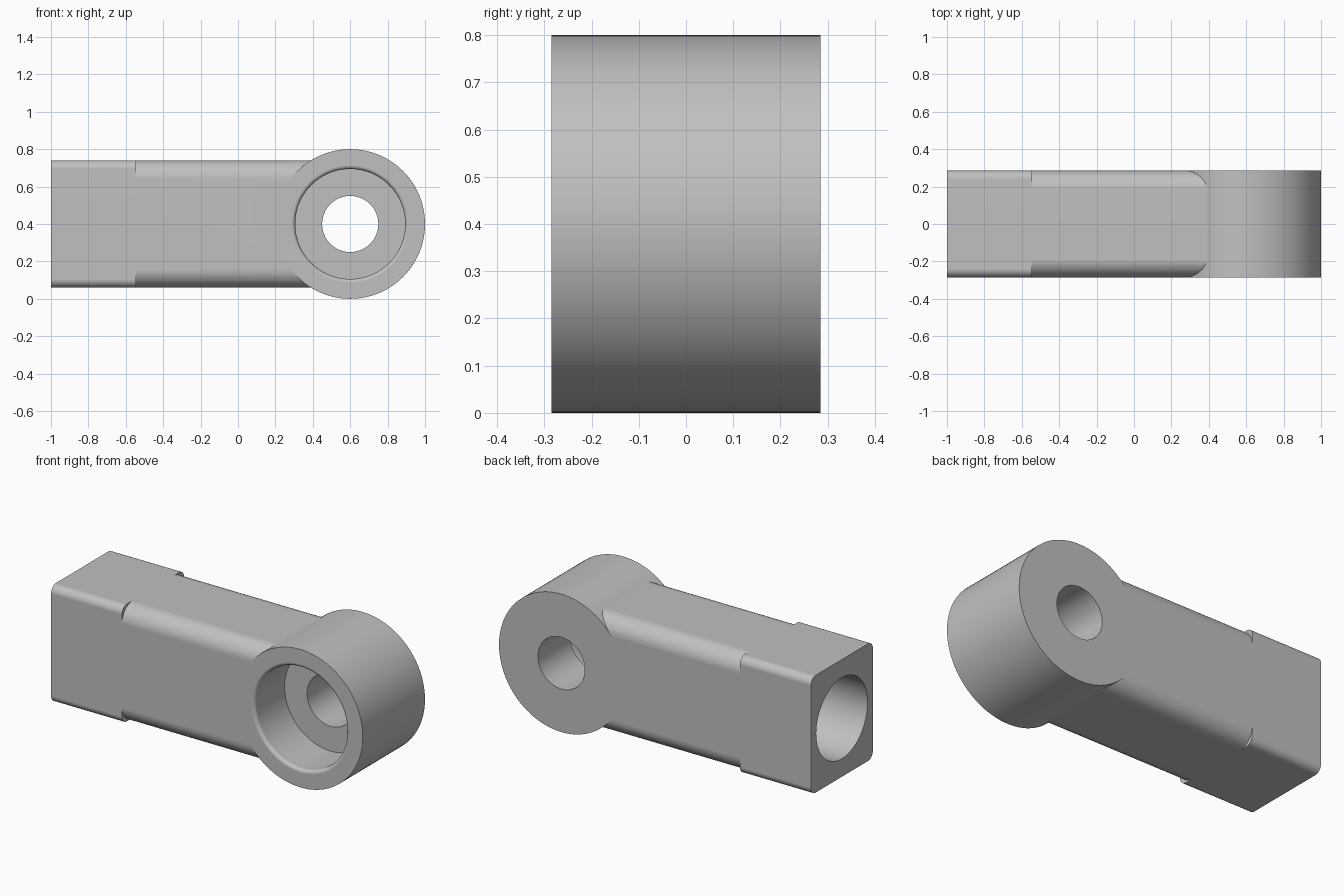
import bpy, bmesh, math
from mathutils import Matrix

cube = bpy.data.objects.get("Cube")
if cube:
    bpy.data.objects.remove(cube, do_unlink=True)

HALF_Y, HALF_Z, MID_Z = 0.285, 0.34, 0.4
EYE_X, EYE_R, SEGS = 0.6, 0.4, 96

# One plain grey metal
grey = bpy.data.materials.new("grey_metal")
grey.use_nodes = True
colour = (0.53, 0.53, 0.53, 1)
grey.diffuse_color = colour
grey.node_tree.nodes["Principled BSDF"].inputs["Base Color"].default_value = colour


def make_object(name, bm):
    bmesh.ops.recalc_face_normals(bm, faces=bm.faces)
    mesh = bpy.data.meshes.new(name)
    bm.to_mesh(mesh)
    bm.free()
    mesh.materials.append(grey)
    obj = bpy.data.objects.new(name, mesh)
    bpy.context.collection.objects.link(obj)
    return obj


def activate(obj):
    bpy.ops.object.select_all(action='DESELECT')
    obj.select_set(True)
    bpy.context.view_layer.objects.active = obj


def rounded_bar(name, x0, x1, radius, steps=12):
    """Bar along x with a rounded rectangular section."""
    bm = bmesh.new()
    section = []
    for quarter, (sy, sz) in enumerate([(1, 1), (-1, 1), (-1, -1), (1, -1)]):
        for i in range(steps + 1):
            a = (quarter + i / steps) * math.pi / 2
            section.append(bm.verts.new((
                x0,
                sy * (HALF_Y - radius) + radius * math.cos(a),
                MID_Z + sz * (HALF_Z - radius) + radius * math.sin(a))))
    face = bm.faces.new(section)
    new = bmesh.ops.extrude_face_region(bm, geom=[face], use_keep_orig=True)["geom"]
    verts = [g for g in new if isinstance(g, bmesh.types.BMVert)]
    bmesh.ops.translate(bm, verts=verts, vec=(x1 - x0, 0, 0))
    return make_object(name, bm)


def cutter(name, radius, length, centre, axis):
    """Solid cylinder used only for cutting."""
    bm = bmesh.new()
    turn = Matrix.Rotation(math.pi / 2, 4, axis)
    bmesh.ops.create_cone(bm, cap_ends=True, segments=SEGS, radius1=radius,
                          radius2=radius, depth=length,
                          matrix=Matrix.Translation(centre) @ turn)
    obj = make_object(name, bm)
    obj.hide_render = True
    return obj


def cut(obj, tool):
    mod = obj.modifiers.new("cut", 'BOOLEAN')
    mod.operation, mod.solver, mod.object = 'DIFFERENCE', 'EXACT', tool
    activate(obj)
    bpy.ops.object.modifier_apply(modifier=mod.name)


def lathe_y(name, profile, centre):
    """Closed (radius, y) profile revolved about a y axis."""
    bm = bmesh.new()
    rings = []
    for i in range(SEGS):
        a = 2 * math.pi * i / SEGS
        rings.append([bm.verts.new((centre[0] + r * math.cos(a), y,
                                    centre[1] + r * math.sin(a)))
                      for r, y in profile])
    n = len(profile)
    for i in range(SEGS):
        p, q = rings[i], rings[(i + 1) % SEGS]
        for j in range(n):
            k = (j + 1) % n
            bm.faces.new((p[j], p[k], q[k], q[j]))
    return make_object(name, bm)


# Square end block and the softer-edged shank
end_block = rounded_bar("end_block", -1.0, -0.545, 0.045)
shank = rounded_bar("shank", -0.545, EYE_X, 0.097)

# Blind bore in the end, and the seat for the eye
bore = cutter("bore_cutter", 0.235, 1.2, (-0.6, 0, MID_Z), 'Y')
seat = cutter("eye_cutter", EYE_R, 1.0, (EYE_X, 0, MID_Z), 'X')
cut(end_block, bore)
cut(shank, bore)
cut(shank, seat)
for tool in (bore, seat):
    bpy.data.objects.remove(tool, do_unlink=True)

# Eye with a through hole and a front recess with a rounded lip
recess_r, lip, floor_y = 0.294, 0.02, -0.01
lip_arc = []
for i in range(7):
    a = math.pi / 2 * i / 6
    lip_arc.append((recess_r + lip - lip * math.sin(a),
                    -HALF_Y + lip - lip * math.cos(a)))
eye = lathe_y("eye", [(0.15, HALF_Y), (EYE_R, HALF_Y), (EYE_R, -HALF_Y)]
              + lip_arc + [(recess_r, floor_y), (0.15, floor_y)],
              (EYE_X, MID_Z))

# Smooth curves, crisp edges and flat-looking flats
for obj in (end_block, shank, eye):
    activate(obj)
    bpy.ops.object.shade_smooth_by_angle(angle=math.radians(30))
    weighted = obj.modifiers.new("weighted_normals", 'WEIGHTED_NORMAL')
    weighted.keep_sharp = True
